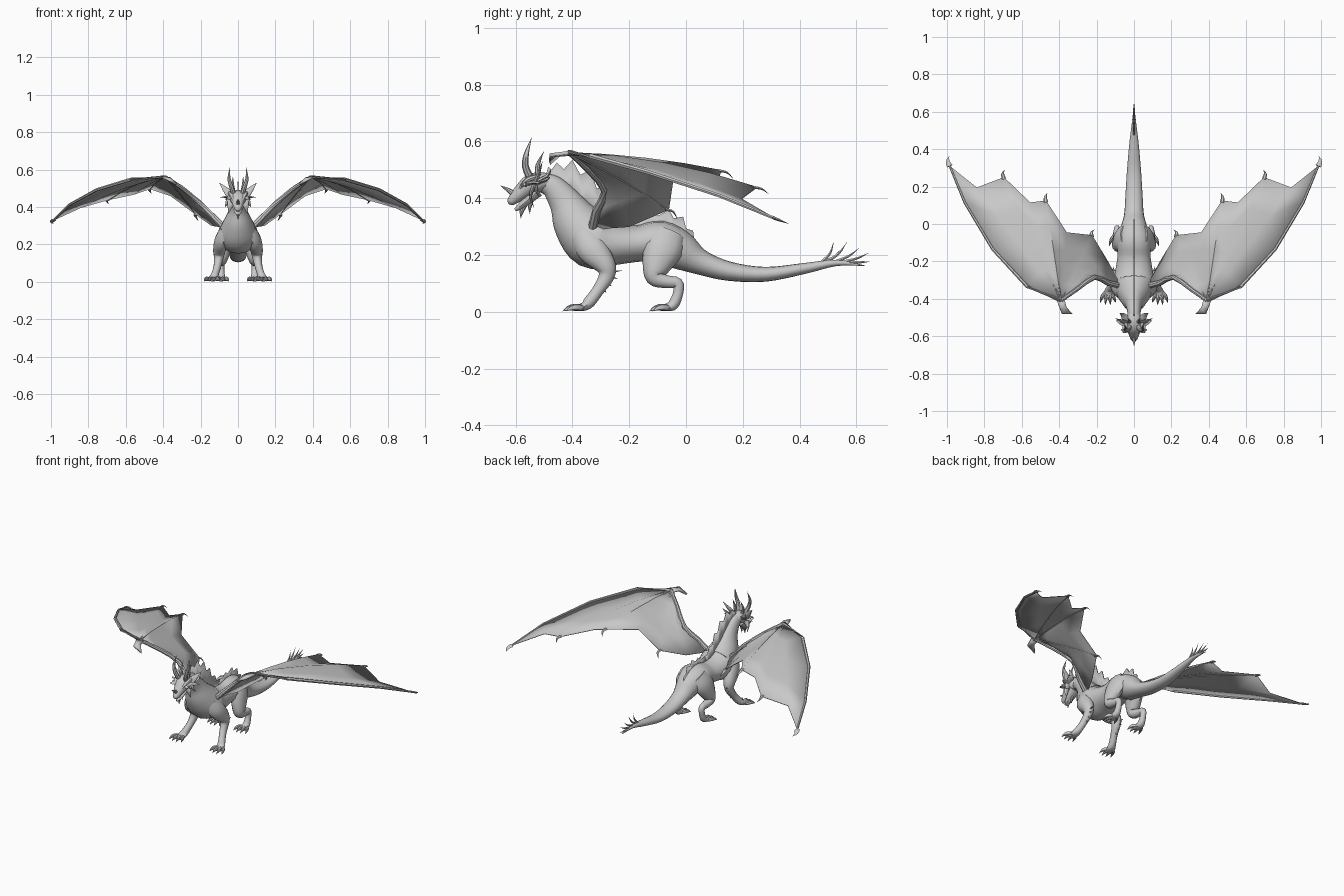
import bpy, bmesh, math
from mathutils import Vector as V

grey = bpy.data.materials.new("stone_grey")
grey.diffuse_color = (0.58, 0.58, 0.58, 1)


def finish(name, bm, mirror=False, smooth=40, thick=0):
    bmesh.ops.remove_doubles(bm, verts=bm.verts, dist=0.00005)
    bmesh.ops.recalc_face_normals(bm, faces=bm.faces)
    me = bpy.data.meshes.new(name)
    bm.to_mesh(me)
    bm.free()
    me.materials.append(grey)
    ob = bpy.data.objects.new(name, me)
    bpy.context.collection.objects.link(ob)
    bpy.ops.object.select_all(action='DESELECT')
    ob.select_set(True)
    bpy.context.view_layer.objects.active = ob
    bpy.ops.object.shade_smooth_by_angle(angle=math.radians(smooth))
    if thick:
        m = ob.modifiers.new("thickness", 'SOLIDIFY')
        m.thickness, m.offset = thick, 0
    if mirror:
        ob.modifiers.new("mirror", 'MIRROR')
    return ob


def dense(pts, k):
    """Smooth curve through rows of numbers."""
    out = []
    for i in range(len(pts) - 1):
        p = [pts[max(0, min(len(pts) - 1, i + d))] for d in (-1, 0, 1, 2)]
        for s in range(k):
            t = s / k
            out.append([b + .5 * t * (c - a + t * (2*a - 5*b + 4*c - d + t * (3*(b - c) + d - a)))
                        for a, b, c, d in zip(*p)])
    return out + [list(pts[-1])]


def loft(bm, rows, sides=12, k=4):
    """Tube through rows of x, y, z, half width, half height."""
    rows = dense(rows, k) if k > 1 else rows
    c = [V(r[:3]) for r in rows]
    rings = []
    for i, r in enumerate(rows):
        t = (c[min(i + 1, len(c) - 1)] - c[max(i - 1, 0)]).normalized()
        ref = V((1, 0, 0)) if abs(t.x) < .85 else V((0, 1, 0))
        side = (ref - t * ref.dot(t)).normalized()
        up = t.cross(side)
        ring = []
        for j in range(sides):
            a = 2 * math.pi * j / sides
            ring.append(bm.verts.new(c[i] + side * math.cos(a) * max(r[3], .0004)
                                     + up * math.sin(a) * max(r[4], .0004)))
        rings.append(ring)
    for a, b in zip(rings, rings[1:]):
        for j in range(sides):
            n = (j + 1) % sides
            bm.faces.new((a[j], a[n], b[n], b[j]))
    bm.faces.new(rings[0])
    bm.faces.new(rings[-1])


def part(name, paths, mirror=False, sides=12, k=4):
    bm = bmesh.new()
    for p in paths:
        loft(bm, p, sides, k)
    return finish(name, bm, mirror)


def spike(a, m, b, r, flat=1):
    return [(*a, r, r * flat), (*m, r * .65, r * .65 * flat), (*b, 0, 0)]


# neck, trunk and tail in one flowing loft
part("body", [[
    (0, -.515, .455, .032, .032), (0, -.47, .44, .036, .042), (0, -.425, .385, .048, .058),
    (0, -.385, .315, .08, .085), (0, -.325, .25, .11, .1), (0, -.25, .238, .1, .074),
    (0, -.17, .24, .088, .064), (0, -.09, .25, .09, .07), (0, -.02, .215, .072, .068),
    (0, .05, .175, .053, .045), (0, .15, .143, .046, .034), (0, .28, .132, .038, .026),
    (0, .42, .153, .026, .019), (0, .53, .172, .013, .011), (0, .63, .162, .001, .001)]], sides=16)

# head and jaws
part("head", [[
    (0, -.475, .458, .028, .025), (0, -.51, .457, .043, .035), (0, -.545, .447, .046, .037),
    (0, -.575, .425, .034, .03), (0, -.6, .403, .025, .022), (0, -.618, .386, .015, .014),
    (0, -.624, .38, .003, .003)]])
part("lower_jaw", [[
    (0, -.52, .425, .034, .02), (0, -.555, .395, .028, .016), (0, -.585, .37, .018, .011),
    (0, -.602, .358, .006, .005)]])
part("nose_horn", [spike((0, -.6, .41), (0, -.625, .428), (0, -.655, .445), .012)], sides=8)
part("chin_spikes", [spike((0, -.565, .385), (0, -.578, .355), (0, -.582, .328), .012),
                     spike((0, -.545, .395), (0, -.55, .37), (0, -.55, .345), .01)], sides=8)
part("brow", [[(.018, -.59, .425, .006, .006), (.036, -.56, .462, .012, .01),
               (.044, -.53, .475, .009, .008), (.05, -.51, .485, .001, .001)]], True, 8)
part("horns", [
    [(.02, -.545, .465, .014, .014), (.036, -.565, .51, .012, .012),
     (.048, -.562, .555, .008, .009), (.043, -.543, .614, 0, 0)],
    [(.02, -.52, .47, .01, .01), (.028, -.522, .515, .008, .008), (.027, -.5, .565, 0, 0)]], True, 8)
# flat cheek and ear frills
part("head_frills", [spike((.033, -.53, .455), ((.033 + x) / 2, y - .012, (.455 + z) / 2), (x, y, z), .024, .35)
                     for x, y, z in ((.1, -.505, .53), (.08, -.475, .505), (.097, -.515, .452), (.075, -.48, .475),
                                     (.07, -.56, .44), (.07, -.515, .4), (.05, -.535, .365))], True, 8)


# scalloped crest down the neck and back: base y, base z, tip y, tip z
def crest(name, rows):
    bm = bmesh.new()
    for (y0, z0, ty, tz), (y1, z1, uy, uz) in zip(rows, rows[1:]):
        notch = ((y0 + y1) * .125 + (ty + uy) * .375, (z0 + z1) * .125 + (tz + uz) * .375)
        quads = [(y0, z0), (y1, z1), (uy, uz), notch, (ty, tz)]
        bm.faces.new([bm.verts.new((0, y, z)) for y, z in quads])
    finish(name, bm, thick=.005)


crest("neck_crest", [(-.5, .46, -.485, .51), (-.46, .44, -.455, .525), (-.41, .4, -.4, .535),
                     (-.36, .355, -.335, .5), (-.31, .3, -.28, .44), (-.26, .285, -.23, .375),
                     (-.21, .28, -.18, .335)])
crest("back_crest", [(-.21, .28, -.18, .335), (-.15, .28, -.12, .352), (-.09, .29, -.06, .36),
                     (-.045, .26, -.01, .335), (.0, .23, .025, .285), (.04, .19, .042, .225)])

# tail tip quills
part("tail_quills", [spike((0, y, .172), (0, y * .5 + ty * .5 + .01, .172 * .55 + tz * .45), (0, ty, tz), .007)
                     for y, ty, tz in ((.475, .52, .248), (.49, .567, .247), (.515, .61, .225),
                                       (.54, .645, .208), (.56, .65, .177), (.475, .54, .215))], sides=6)

# legs
part("front_leg", [[
    (.06, -.36, .275, .036, .05), (.086, -.33, .22, .04, .055), (.1, -.285, .165, .033, .038),
    (.103, -.28, .125, .025, .028), (.112, -.31, .075, .02, .021), (.125, -.34, .035, .021, .021),
    (.132, -.36, .018, .026, .015), (.138, -.395, .012, .026, .01)]], True)
part("hind_leg", [[
    (.04, -.06, .275, .036, .06), (.064, -.08, .225, .042, .07), (.08, -.105, .16, .038, .05),
    (.087, -.11, .12, .031, .031), (.09, -.07, .106, .023, .023), (.09, -.03, .1, .018, .02),
    (.09, -.028, .065, .017, .018), (.09, -.045, .025, .021, .019), (.09, -.07, .015, .026, .013),
    (.09, -.09, .012, .025, .01)]], True)
for name, x, y in (("front_toes", .139, -.385), ("hind_toes", .09, -.08)):
    part(name, [[(x + d * .45, y + .02, .013, .01, .01), (x + d, y - .012 + abs(d) * .4, .016, .01, .012),
                 (x + d * 1.3, y - .035 + abs(d) * .5, .012, .006, .008),
                 (x + d * 1.45, y - .055 + abs(d) * .6, .002, 0, 0)]
                for d in (-.028, -.009, .01, .029)], True, 8, 3)
# elbow fringe
part("elbow_fringe", [spike((.103, y, z), (.108, y + .025, z + .006), (.112, ty, tz), .012, .6)
                      for y, z, ty, tz in ((-.28, .135, -.225, .145), (-.285, .115, -.24, .115),
                                           (-.3, .09, -.262, .09), (-.315, .07, -.28, .065))], True, 6)

# wing skeleton: all fingers start at the wrist
E = V((.39, -.41, .56))
arm = [E, V((.3, -.345, .505)), V((.21, -.285, .43)), V((.14, -.315, .36)), V((.07, -.33, .29))]
lead = [E, V((.57, -.335, .548)), V((.755, -.135, .492)), V((.905, .115, .41)), V((.985, .31, .33))]


def finger(end, lift):
    end = V(end)
    return [E.lerp(end, t) + V((0, 0, lift * 4 * t * (1 - t))) for t in (0, .25, .5, .75, 1)]


f2, f3, f4 = finger((.695, .25, .438), .025), finger((.47, .125, .497), .012), finger((.225, -.06, .36), .01)
mids = [finger(p, s) for p, s in (((.84, .195, .397), .02), ((.555, .115, .468), .01),
                                  ((.36, -.045, .46), 0))]
# last panel is pinned between the arm and the inner finger
mids.append([(a + b) / 2 for a, b in zip(f4, arm)])
mids[3][4] = V((.14, -.2, .3))
bm = bmesh.new()
chain = [lead, mids[0], f2, mids[1], f3, mids[2], f4, mids[3], arm]
for a, b in zip(chain, chain[1:]):
    for i in range(4):
        q = [a[i], a[i + 1], b[i + 1], b[i]] if i else [a[0], a[1], b[1]]
        bm.faces.new([bm.verts.new(p) for p in q])
finish("wing_membrane", bm, True, 60, .004)


def bone(pts, r0, r1, drop=0):
    n = len(pts) - 1
    return [(p.x, p.y, p.z - drop * min(i, 1), r0 + (r1 - r0) * i / n, r0 + (r1 - r0) * i / n)
            for i, p in enumerate(pts)]


part("wing_arm", [bone(arm, .01, .017, .004)], True, 8, 2)
part("wing_fingers", [bone(lead, .011, .006), bone(f2, .004, .002, .003), bone(f3, .004, .002, .003),
                      bone(f4, .004, .002, .003)], True, 6, 1)
# claws at the finger tips
part("wing_claws", [
    spike(lead[4], (.996, .335, .32), (.988, .362, .31), .016, .4),
    spike(f2[4] - V((0, .01, 0)), (.702, .268, .432), (.692, .29, .415), .012, .5),
    spike(f3[4] - V((0, .01, 0)), (.474, .145, .49), (.462, .165, .47), .012, .5),
    spike(f4[4] - V((0, .01, 0)), (.227, -.045, .352), (.212, -.03, .325), .012, .5)], True, 6, 3)
# broad hooked wrist claw
bm = bmesh.new()
w = [bm.verts.new(p) for p in ((.372, -.4, .555), (.41, -.415, .56), (.385, -.48, .552),
                               (.33, -.48, .522), (.362, -.445, .552))]
bm.faces.new((w[0], w[1], w[2], w[4]))
bm.faces.new((w[4], w[2], w[3]))
finish("wrist_claw", bm, True, 40, .012)
